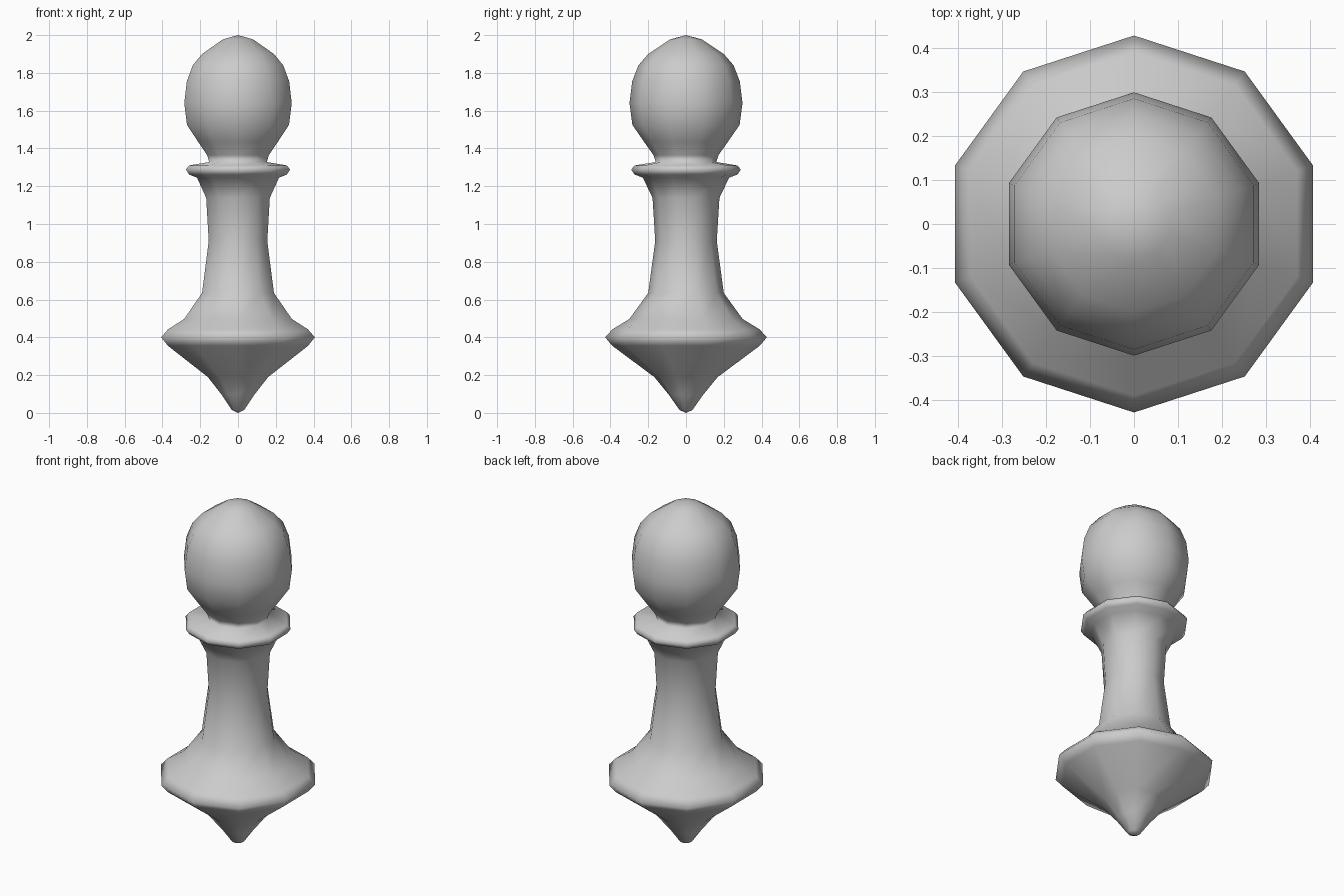
import bpy, bmesh, math

if "Cube" in bpy.data.objects:
    bpy.data.objects.remove(bpy.data.objects["Cube"])

SIDES = 10

# Turned profile as (radius, height), from the bottom tip to the crown
PROFILE = [
    # pointed foot
    (0.0, 0.0), (0.034, 0.015), (0.09, 0.095), (0.168, 0.19), (0.39, 0.355),
    # wide skirt
    (0.428, 0.40), (0.39, 0.442), (0.30, 0.497),
    # stem
    (0.20, 0.635), (0.163, 0.91), (0.177, 1.138),
    # collar
    (0.228, 1.245), (0.272, 1.262), (0.29, 1.288), (0.272, 1.31), (0.16, 1.328),
    # head
    (0.172, 1.365), (0.222, 1.435), (0.284, 1.525), (0.299, 1.64),
    (0.285, 1.755), (0.252, 1.84), (0.20, 1.90), (0.085, 1.977), (0.0, 2.0),
]


def lathe(name, profile, sides):
    bm = bmesh.new()
    rings = []
    for r, z in profile:
        if r == 0:
            rings.append([bm.verts.new((0, 0, z))] * sides)
        else:
            angles = [math.pi / 2 + math.tau * i / sides for i in range(sides)]
            rings.append([bm.verts.new((r * math.cos(a), r * math.sin(a), z)) for a in angles])
    for low, high in zip(rings, rings[1:]):
        for i in range(sides):
            j = (i + 1) % sides
            corners = dict.fromkeys((low[i], low[j], high[j], high[i]))
            bm.faces.new(list(corners)).smooth = True
    bmesh.ops.recalc_face_normals(bm, faces=bm.faces)
    mesh = bpy.data.meshes.new(name)
    bm.to_mesh(mesh)
    bm.free()
    obj = bpy.data.objects.new(name, mesh)
    bpy.context.collection.objects.link(obj)
    return obj


# One continuous turned piece
lathe("turned_finial", PROFILE, SIDES)
